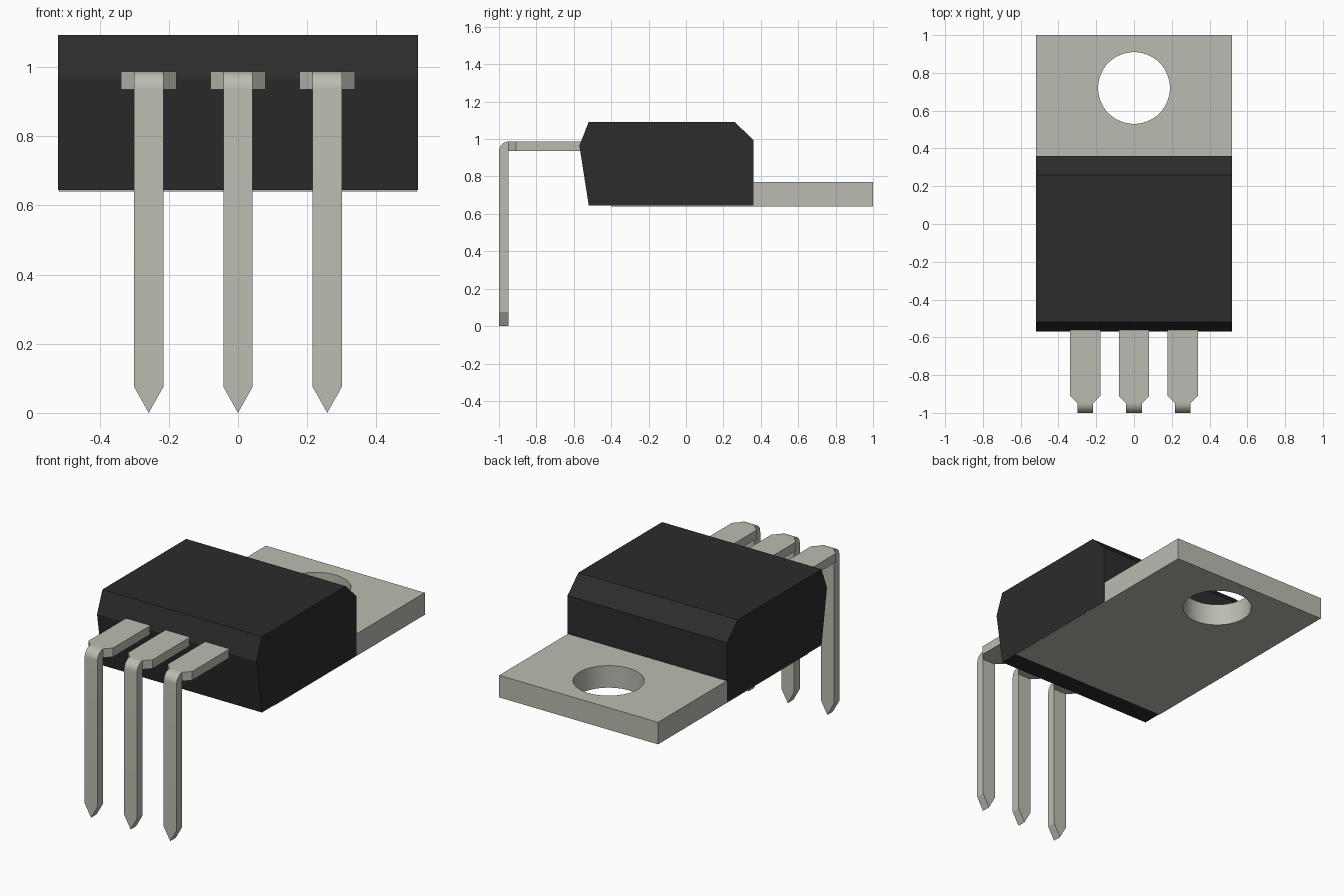
import bpy, bmesh, math

if "Cube" in bpy.data.objects:
    bpy.data.objects.remove(bpy.data.objects["Cube"])


def material(name, rgb):
    m = bpy.data.materials.new(name)
    m.diffuse_color = (*rgb, 1)
    m.use_nodes = True
    m.node_tree.nodes["Principled BSDF"].inputs["Base Color"].default_value = m.diffuse_color
    return m


PLASTIC = material("black_plastic", (0.025, 0.025, 0.025))
METAL = material("tinned_metal", (0.50, 0.50, 0.44))


def finish(bm, name, mat):
    bmesh.ops.recalc_face_normals(bm, faces=bm.faces)
    me = bpy.data.meshes.new(name)
    bm.to_mesh(me)
    bm.free()
    me.materials.append(mat)
    ob = bpy.data.objects.new(name, me)
    bpy.context.collection.objects.link(ob)
    return ob


def extrude_x(name, profile, half, mat):
    """Extrude a (y, z) outline symmetrically along x."""
    bm = bmesh.new()
    left = [bm.verts.new((-half, y, z)) for y, z in profile]
    right = [bm.verts.new((half, y, z)) for y, z in profile]
    bm.faces.new(left)
    bm.faces.new(right[::-1])
    n = len(profile)
    for i in range(n):
        j = (i + 1) % n
        bm.faces.new((left[i], left[j], right[j], right[i]))
    return finish(bm, name, mat)


def smooth(ob):
    bpy.ops.object.select_all(action='DESELECT')
    ob.select_set(True)
    bpy.context.view_layer.objects.active = ob
    bpy.ops.object.shade_smooth_by_angle(angle=math.radians(25))


# Moulded body with chamfered back edge and drafted front
extrude_x("body", [(-0.52, 0.645), (-0.57, 0.965), (-0.52, 1.092), (0.26, 1.092),
                   (0.36, 0.995), (0.36, 0.645)], 0.52, PLASTIC)

# Mounting tab, running under the body, with a round screw hole
tab = extrude_x("mounting_tab", [(-0.40, 0.64), (-0.40, 0.77), (1.0, 0.77), (1.0, 0.64)],
                0.518, METAL)
bpy.ops.mesh.primitive_cylinder_add(vertices=64, radius=0.19, depth=0.5,
                                    location=(0, 0.72, 0.7))
cutter = bpy.context.object
cutter.name = "hole_cutter"
cutter.data.materials.append(METAL)
cutter.hide_render = True
cut = tab.modifiers.new("hole", 'BOOLEAN')
cut.operation = 'DIFFERENCE'
cut.solver = 'EXACT'
cut.object = cutter
bpy.context.view_layer.objects.active = tab
bpy.ops.object.modifier_apply(modifier=cut.name)
bpy.data.objects.remove(cutter)
smooth(tab)

# Bent leads: stations of (outer point, inner point, half width) along the path
TOP, LOW, IN = 0.987, 0.935, -0.948
R = TOP - LOW
stations = [((y, TOP), (y, LOW), w) for y, w in
            ((-0.53, 0.08), (-0.91, 0.08))]
for k in range(9):
    a = math.pi / 2 * (1 + k / 8)
    stations.append(((IN + R * math.cos(a), LOW + R * math.sin(a)), (IN, LOW), 0.042))
stations += [((-1.0, z), (IN, z), w) for z, w in ((0.075, 0.042), (0.0, 0.0))]


def lead(name, x):
    bm = bmesh.new()
    rings = []
    for (yo, zo), (yi, zi), w in stations:
        rings.append([bm.verts.new(c) for c in ((x - w, yo, zo), (x + w, yo, zo),
                                                (x + w, yi, zi), (x - w, yi, zi))])
    for a, b in zip(rings, rings[1:]):
        for i in range(4):
            j = (i + 1) % 4
            bm.faces.new((a[i], a[j], b[j], b[i]))
    bm.faces.new(rings[0])
    # Merge the sharp inner corner and the pointed tip
    bmesh.ops.remove_doubles(bm, verts=bm.verts, dist=0.0005)
    smooth(finish(bm, name, METAL))


for name, x in (("lead_left", -0.258), ("lead_middle", 0), ("lead_right", 0.258)):
    lead(name, x)
